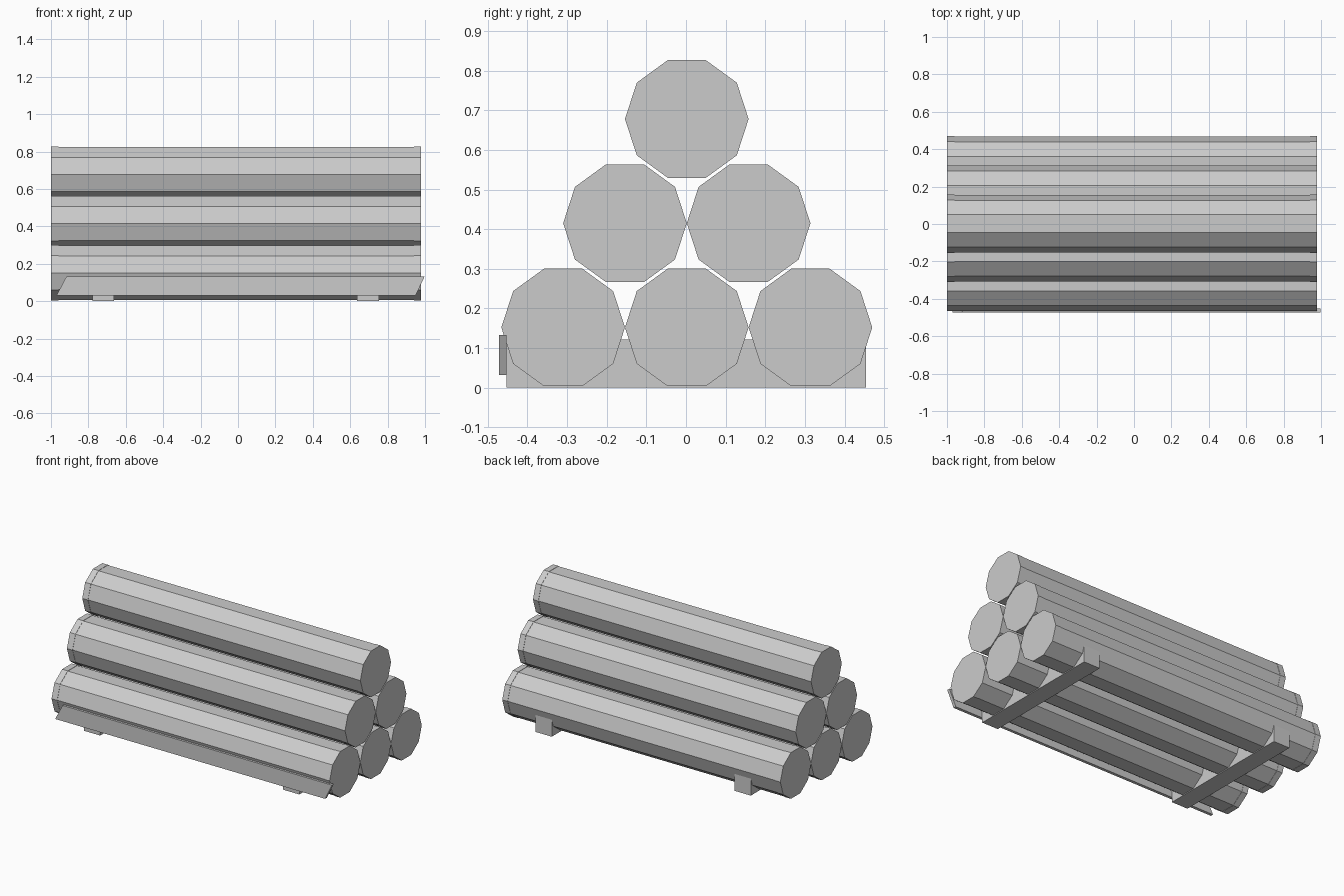
import bpy, bmesh, math

if "Cube" in bpy.data.objects:
    bpy.data.objects.remove(bpy.data.objects["Cube"])

SIDES = 10
R_END, R_BODY = 0.156, 0.154
Y0 = 0.002


def make_object(name, bm):
    bmesh.ops.recalc_face_normals(bm, faces=bm.faces)
    mesh = bpy.data.meshes.new(name)
    bm.to_mesh(mesh)
    bm.free()
    obj = bpy.data.objects.new(name, mesh)
    bpy.context.collection.objects.link(obj)
    return obj


# ten-sided log along x with a slightly raised band at each end
def log(name, y, z):
    profile = [(-0.995, R_END), (-0.96, R_END), (-0.96, R_BODY),
               (0.94, R_BODY), (0.94, R_END), (0.978, R_END)]
    profile[0] = (-1.0, R_END)
    bm = bmesh.new()
    rings = []
    for x, r in profile:
        rings.append([bm.verts.new((x, y + r * math.cos(math.tau * i / SIDES),
                                    z + r * math.sin(math.tau * i / SIDES)))
                      for i in range(SIDES)])
    for a, b in zip(rings, rings[1:]):
        for i in range(SIDES):
            j = (i + 1) % SIDES
            bm.faces.new((a[i], a[j], b[j], b[i]))
    bm.faces.new(rings[0])
    bm.faces.new(rings[-1])
    return make_object(name, bm)


# prism extruded along y from an x-z outline
def prism(name, outline, y_front, y_back):
    bm = bmesh.new()
    face = bm.faces.new([bm.verts.new((x, y_front, z)) for x, z in outline])
    ext = bmesh.ops.extrude_face_region(bm, geom=[face])
    verts = [g for g in ext["geom"] if isinstance(g, bmesh.types.BMVert)]
    bmesh.ops.translate(bm, vec=(0, y_back - y_front, 0), verts=verts)
    return make_object(name, bm)


# pyramid stack of logs: three, two, one
for row, count in enumerate((3, 2, 1)):
    for k in range(count):
        log(f"log_row{row + 1}_{k + 1}",
            Y0 + (k - (count - 1) / 2) * 0.312, 0.152 + row * 0.263)

# cross beams under the stack
for name, cx in (("left_beam", -0.721), ("right_beam", 0.695)):
    prism(name, [(cx - 0.058, 0), (cx + 0.058, 0),
                 (cx + 0.058, 0.122), (cx - 0.058, 0.122)], -0.453, 0.454)

# slant-cut plank along the front
prism("front_plank", [(-0.97, 0.032), (0.95, 0.032),
                      (0.998, 0.133), (-0.917, 0.133)], -0.472, -0.453)
